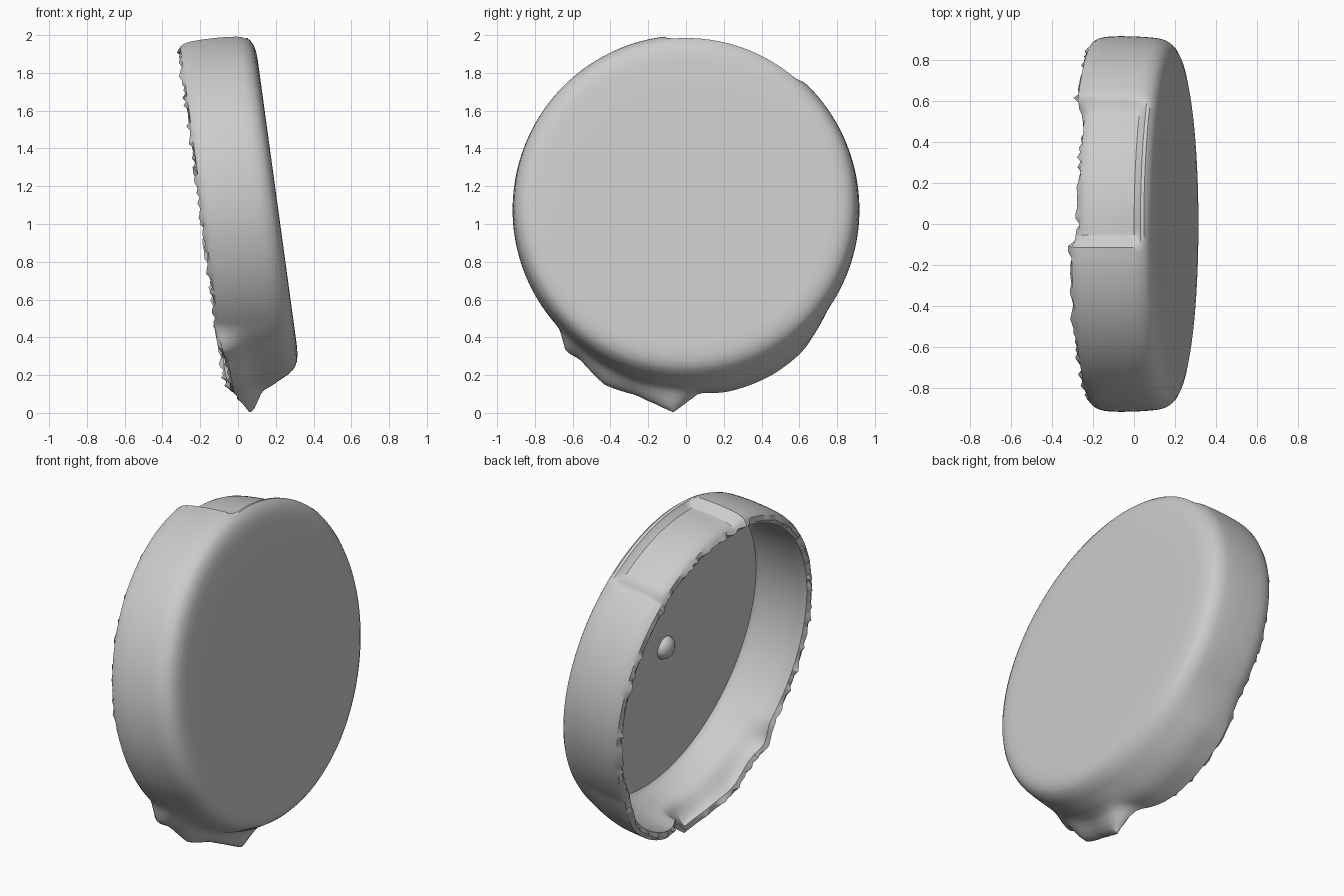
import bpy, bmesh, math, random
from mathutils import Matrix, Vector

if "Cube" in bpy.data.objects:
    bpy.data.objects.remove(bpy.data.objects["Cube"])

random.seed(4)
TILT = Matrix.Translation((.003, 0, 1.084)) @ Matrix.Rotation(-math.radians(7.8), 4, 'Y')
SIDES = 200
RIM_R = .918
WALL = .045
INNER_FACE = .145

# Cap profile: (position along the axis, radius), from flat face to open rim
PROFILE = [(.207, .02), (.207, .2), (.207, .4), (.207, .6), (.207, .76), (.204, .81), (.196, .845),
           (.182, .871), (.167, .886), (.15, .896), (.135, .903), (.115, .908), (.08, .912),
           (.04, .915), (0, .917), (-.05, .918), (-.08, .918), (-.11, .917), (-.14, .915),
           (-.17, .908), (-.19, .897)]
# Lower wall, as (y, extra radius): a broad swelling and a ragged flange at the rim
SWELL = [(-.7, 0), (-.4, .025), (-.1, .045), (.05, .055), (.2, .065), (.45, .06),
         (.62, .045), (.78, 0)]
FLANGE = [(-.7, 0), (-.62, .05), (-.55, .035), (-.4, .075), (-.25, .06), (-.14, .085),
          (-.06, .115), (0, .06), (.07, 0)]


def smooth(a, b, x):
    t = min(1, max(0, (x - a) / (b - a)))
    return t * t * (3 - 2 * t)


def lookup(table, x):
    for (x0, v0), (x1, v1) in zip(table, table[1:]):
        if x0 <= x <= x1:
            return v0 + (v1 - v0) * (x - x0) / (x1 - x0)
    return 0


def make_object(name, bm):
    bmesh.ops.recalc_face_normals(bm, faces=bm.faces)
    mesh = bpy.data.meshes.new(name)
    bm.to_mesh(mesh)
    bm.free()
    ob = bpy.data.objects.new(name, mesh)
    bpy.context.collection.objects.link(ob)
    bpy.ops.object.select_all(action='DESELECT')
    bpy.context.view_layer.objects.active = ob
    ob.select_set(True)
    bpy.ops.object.shade_smooth_by_angle(angle=math.radians(30))
    return ob


def cap_point(u, r, inset, angle, jitter):
    y, v = math.sin(angle), math.cos(angle)
    if r < .8:
        pass  # flat faces stay flat
    # Lower wall swells outward, ends in a flange and is cut a little short
    elif v < 0:
        swell, flange = lookup(SWELL, y * .95), lookup(FLANGE, y * .95)
        if u < 0:
            r += (RIM_R - r) * min(1, (swell + flange) / .05)
        r += swell * smooth(.21, -.08, u) + flange * smooth(-.03, -.18, u)
        if u < .1:
            cut = .08 * math.exp(-(y / .2) ** 2) + .03 * smooth(-.7, -.5, y) * (1 - smooth(0, .15, y))
            u += cut * (.1 - u) / .3
    # Shallow recess in the upper side wall, open at the rim
    else:
        a = math.asin(y)
        span = smooth(-.13, -.05, a) * (1 - smooth(.67, .77, a))
        r -= .05 * span * (1 - smooth(.115, .165, u))
        if u < 0:
            u *= 1 - .18 * span
    # Ragged rim
    u += random.uniform(-1.2, 1) * jitter
    r += random.uniform(-.4, .4) * jitter - inset
    return TILT @ Vector((u, r * y, r * v))


# Open cap with a thin wall: outer skin, ragged rim, inner skin, inner face
rows = [(u, r, 0, 0) for u, r in PROFILE]
rows.append((-.203, .895, WALL / 2, .012))
rows += [(u, r, WALL, 0) for u, r in reversed(PROFILE) if u < INNER_FACE - .005]
rows += [(INNER_FACE, r, 0, 0) for r in (.85, .7, .5, .3, .1, .02)]
bm = bmesh.new()
rings = [[bm.verts.new(cap_point(*row[:3], 2 * math.pi * i / SIDES, row[3])) for i in range(SIDES)]
         for row in rows]
bm.faces.new(rings[0])
bm.faces.new(rings[-1])
for a, b in zip(rings, rings[1:]):
    for i in range(SIDES):
        j = (i + 1) % SIDES
        bm.faces.new((a[i], a[j], b[j], b[i]))
make_object("cap_shell", bm)

# Small rounded stud at the centre of the inner face
bm = bmesh.new()
bmesh.ops.create_icosphere(bm, subdivisions=2, radius=.07,
                           matrix=TILT @ Matrix.Translation((INNER_FACE, -.01, 0)) @ Matrix.Diagonal((.75, 1, 1, 1)))
bmesh.ops.bisect_plane(bm, geom=bm.verts[:] + bm.edges[:] + bm.faces[:],
                       plane_co=TILT @ Vector((INNER_FACE + .005, 0, 0)),
                       plane_no=TILT.to_3x3() @ Vector((1, 0, 0)), clear_outer=True)
make_object("inner_stud", bm)
